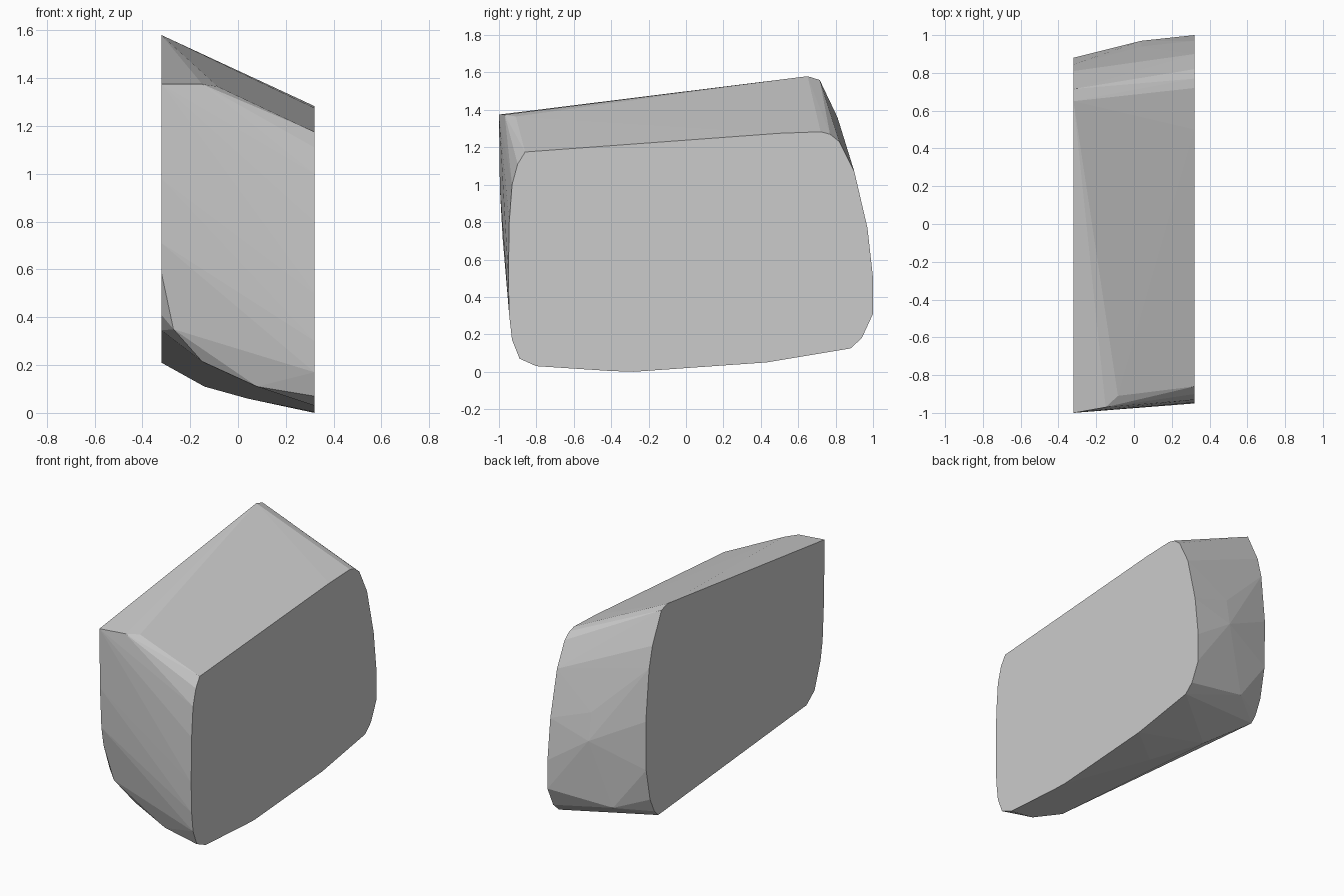
import bpy, bmesh

HALF = 0.32

# right face outline (y, z)
right = [(-0.86, 1.175), (-0.90, 1.11), (-0.93, 1.0), (-0.945, 0.8), (-0.95, 0.5),
         (-0.945, 0.3), (-0.93, 0.17), (-0.89, 0.07), (-0.80, 0.03), (-0.40, 0.004),
         (-0.28, 0.0), (0.43, 0.05), (0.88, 0.125), (0.94, 0.18), (1.0, 0.31),
         (1.0, 0.50), (0.97, 0.77), (0.90, 1.07), (0.82, 1.23), (0.77, 1.27),
         (0.72, 1.283), (0.50, 1.275)]

# left face outline (y, z)
left = [(-1.0, 1.375), (-0.995, 0.98), (-0.98, 0.71), (-0.958, 0.585), (-0.895, 0.41),
        (-0.81, 0.345), (0.75, 0.21), (0.79, 0.25), (0.835, 0.345), (0.876, 0.555),
        (0.88, 0.88), (0.845, 1.22), (0.81, 1.36), (0.715, 1.56), (0.65, 1.58)]

# bulges between the two faces (x, y, z)
bulge = [(-0.27, -0.92, 0.35), (-0.15, -0.87, 0.215), (0.08, -0.88, 0.11),  # front bottom
         (-0.14, 0.50, 0.11), (0.04, 0.20, 0.06),                          # underside
         (-0.15, -0.97, 1.375), (-0.085, -0.91, 1.365),                    # front top
         (0.04, 0.94, 0.87), (0.04, 0.97, 0.69), (-0.10, 0.91, 0.26)]      # back

points = ([(HALF, y, z) for y, z in right]
          + [(-HALF, y, z) for y, z in left] + bulge)

# faceted block: hull around both outlines
bm = bmesh.new()
for p in points:
    bm.verts.new(p)
res = bmesh.ops.convex_hull(bm, input=bm.verts[:])
inner = {g for g in res["geom_interior"] + res["geom_unused"]
         if isinstance(g, bmesh.types.BMVert)}
bmesh.ops.delete(bm, geom=list(inner), context='VERTS')
bmesh.ops.dissolve_limit(bm, angle_limit=0.005, verts=bm.verts[:], edges=bm.edges[:])
bmesh.ops.recalc_face_normals(bm, faces=bm.faces[:])

mesh = bpy.data.meshes.new("faceted_block")
bm.to_mesh(mesh)
bm.free()
bpy.context.collection.objects.link(bpy.data.objects.new("faceted_block", mesh))
